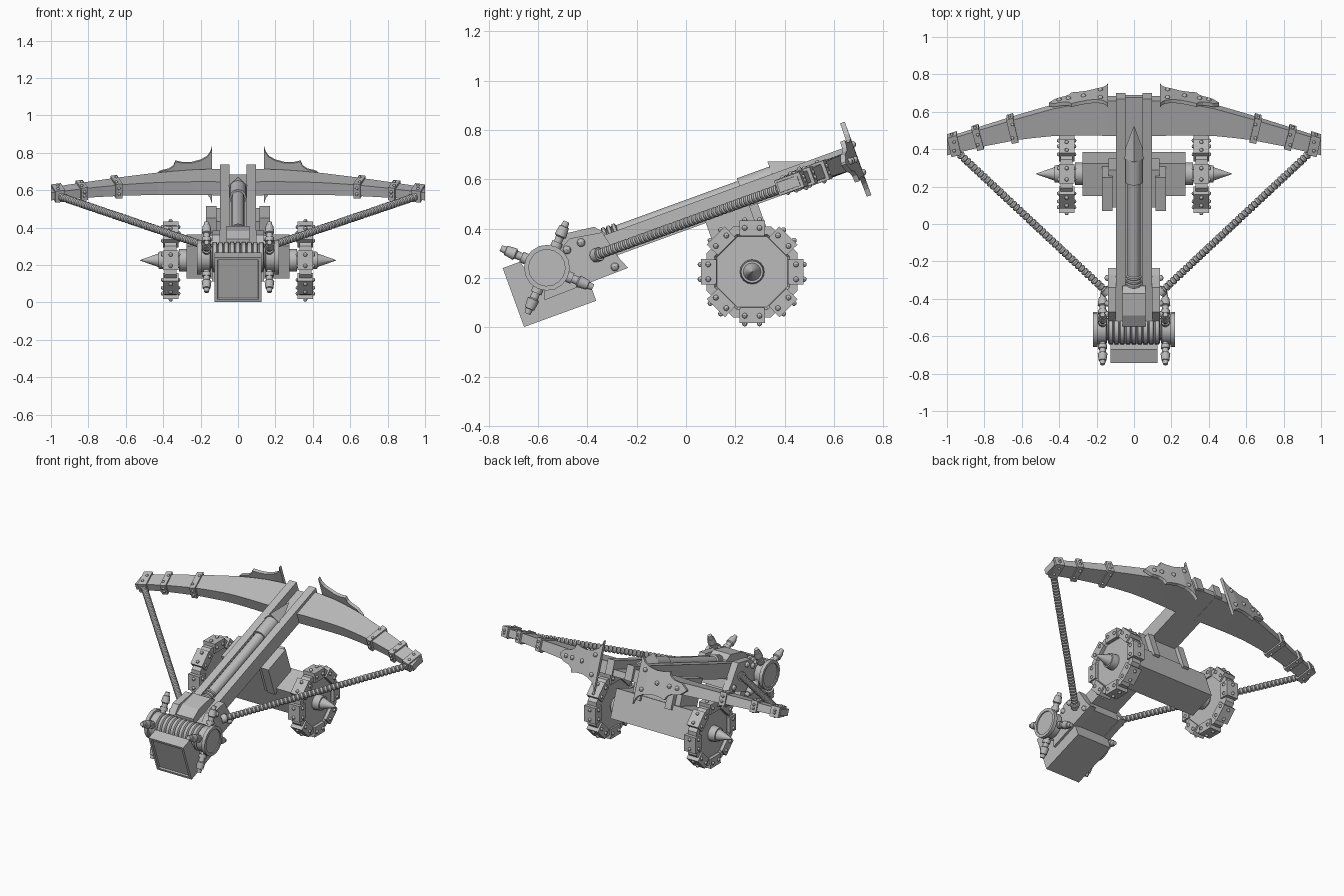
import bpy, bmesh
from math import sin, cos, pi, radians
from mathutils import Matrix, Vector

if "Cube" in bpy.data.objects:
    bpy.data.objects.remove(bpy.data.objects["Cube"])

TILT = Matrix.Rotation(radians(20), 4, 'X')  # frame of the raised stock: x, along, up
FLAT = Matrix.Identity(4)

grey = bpy.data.materials.new("stone_grey")
grey.use_nodes = True
grey.diffuse_color = (0.5, 0.5, 0.5, 1)
grey.node_tree.nodes["Principled BSDF"].inputs["Base Color"].default_value = (0.5, 0.5, 0.5, 1)


def finish(bm, name, frame=TILT, mirror=False, smooth=False):
    bmesh.ops.recalc_face_normals(bm, faces=bm.faces)
    mesh = bpy.data.meshes.new(name)
    bm.to_mesh(mesh)
    bm.free()
    mesh.materials.append(grey)
    obj = bpy.data.objects.new(name, mesh)
    bpy.context.collection.objects.link(obj)
    obj.matrix_world = frame
    if mirror:
        obj.modifiers.new("Mirror", 'MIRROR')
    if smooth:
        bpy.ops.object.select_all(action='DESELECT')
        obj.select_set(True)
        bpy.context.view_layer.objects.active = obj
        bpy.ops.object.shade_smooth_by_angle(angle=radians(40))
    return obj


def add_loft(bm, rings, caps=True):
    loops = [[bm.verts.new(p) for p in ring] for ring in rings]
    n = len(loops[0])
    for a, b in zip(loops, loops[1:]):
        for i in range(n):
            bm.faces.new((a[i], a[(i + 1) % n], b[(i + 1) % n], b[i]))
    if caps:
        bm.faces.new(loops[0])
        bm.faces.new(loops[-1])


def add_lathe(bm, start, direction, profile, sides=16, turn=0.0):
    """Revolve (distance, radius) pairs about a line."""
    d = Vector(direction).normalized()
    q = d.to_track_quat('Z', 'Y')
    rings = []
    for dist, r in profile:
        centre = Vector(start) + d * dist
        rings.append([centre + q @ Vector((r * cos(turn + 2 * pi * i / sides),
                                           r * sin(turn + 2 * pi * i / sides), 0))
                      for i in range(sides)])
    add_loft(bm, rings)


def prism(name, outline, x0, x1, mirror=False, frame=TILT):
    bm = bmesh.new()
    add_loft(bm, [[(x, u, w) for u, w in outline] for x in (x0, x1)])
    return finish(bm, name, frame, mirror)


def box(name, x0, x1, u0, u1, w0, w1, mirror=False):
    return prism(name, [(u0, w0), (u1, w0), (u1, w1), (u0, w1)], x0, x1, mirror)


def lathe(name, start, direction, profile, sides=16, mirror=False, frame=TILT, turn=0.0):
    bm = bmesh.new()
    add_lathe(bm, start, direction, profile, sides, turn)
    return finish(bm, name, frame, mirror, sides > 8)


def bolts(name, points, r=0.012, frame=TILT):
    bm = bmesh.new()
    for p in points:
        bmesh.ops.create_uvsphere(bm, u_segments=8, v_segments=6, radius=r,
                                  matrix=Matrix.Translation(p))
    finish(bm, name, frame, True, True)


# Stock: floor with a rail on each side
box("stock_floor", -0.046, 0.046, -0.4, 0.87, 0.37, 0.41)
box("stock_rail", 0.045, 0.095, -0.4, 0.88, 0.37, 0.465, True)

# Bolt lying in the groove, with socket, head and lashing
lathe("arrow_shaft", (0, -0.3, 0.452), (0, 1, 0), [(0, 0.034), (0.75, 0.034)], 12)
lathe("arrow_socket", (0, 0.40, 0.452), (0, 1, 0), [(0, 0.045), (0.15, 0.045)], 12)
lathe("arrow_head", (0, 0.54, 0.452), (0, 1, 0), [(0, 0.066), (0.18, 0.002)], 4)
for i in range(3):
    lathe("arrow_lashing", (0, -0.19 + 0.022 * i, 0.456), (0, 1, 0),
          [(0, 0.03), (0.005, 0.04), (0.016, 0.04), (0.021, 0.03)], 12)

# Bow: stations of x, back edge, front edge, bottom, top
STATIONS = [(0, .66, .865, .368, .445), (.2, .665, .86, .368, .445), (.4, .665, .825, .37, .442),
            (.6, .642, .765, .374, .438), (.8, .60, .70, .378, .432), (1, .545, .632, .382, .425)]


def station(x):
    for a, b in zip(STATIONS, STATIONS[1:]):
        if x <= b[0]:
            t = (x - a[0]) / (b[0] - a[0])
            return [p + (q - p) * t for p, q in zip(a, b)]
    return list(STATIONS[-1])


def bow_ring(x, grow=0.0, lean=0.0):
    _, u0, u1, w0, w1 = station(x)
    u0, u1, w0, w1 = u0 - grow, u1 + grow, w0 - grow, w1 + grow
    return [(x - lean, u0, w0), (x + lean, u1, w0), (x + lean, u1, w1), (x - lean, u0, w1)]


bm = bmesh.new()
add_loft(bm, [bow_ring(0.05 + 0.095 * i) for i in range(11)])
finish(bm, "bow_arm", mirror=True)

# Bands and end caps clasping the bow, with rivets
rivets = []
for name, x, half, lean in (("inner_band", .65, .018, .015), ("outer_band", .835, .018, .015),
                            ("bow_end_cap", .962, .026, .012)):
    bm = bmesh.new()
    add_loft(bm, [bow_ring(x - half, .01, lean), bow_ring(x + half, .01, lean)])
    finish(bm, name, mirror=True)
    _, u0, u1, w0, w1 = station(x)
    for u in (u0 + .02, u1 - .02):
        rivets += [(x, u, w1 + .01), (x, u, w0 - .01)]
    for w in (w0 + .015, w1 - .015):
        rivets += [(x + lean, u1 + .01, w), (x - lean, u0 - .01, w)]
bolts("bow_rivets", rivets, 0.009)

# Scalloped spiked shields on the front of the bow: x and half height
EDGE = [(.14, .158), (.148, .13), (.165, .105), (.2, .085), (.25, .074), (.3, .078), (.335, .088),
        (.345, .062), (.37, .045), (.4, .04), (.42, .036), (.455, .004)]
bm = bmesh.new()
rings = []
for x, h in EDGE:
    u = station(x)[2] + .008
    rings.append([(x, u, .405 - h), (x, u + .02, .405 - h), (x, u + .02, .405 + h), (x, u, .405 + h)])
add_loft(bm, rings)
finish(bm, "spiked_shield", mirror=True)
bolts("shield_bolts", [(x, station(x)[2] + .028, .405 + dz)
                       for x, dz in ((.18, .06), (.18, -.06), (.27, 0), (.35, 0), (.4, 0))], 0.014)

# Rear foot box with a framed panel, notched for the winch
foot = prism("foot_box", [(-.616, .226), (-.305, .226), (-.305, .39), (-.52, .39), (-.54, .48),
                          (-.616, .48)], -.125, .125)
bm = bmesh.new()
bm.from_mesh(foot.data)
panel = [f for f in bm.faces if f.normal.y < -0.9 and f.calc_center_median().y < -0.6]
bmesh.ops.inset_individual(bm, faces=panel, thickness=.022, depth=0)
bmesh.ops.inset_individual(bm, faces=panel, thickness=.004, depth=-.01)
bm.to_mesh(foot.data)
bm.free()

# Cheek brackets joining foot, winch and stock
prism("rear_bracket", [(-.5, .3), (-.138, .307), (-.16, .36), (-.187, .478), (-.32, .5), (-.46, .42)],
      .095, .14, True)
box("bracket_core", -.1, .1, -.4, -.16, .31, .38)
bolts("bracket_bolts", [(.142, -.346, .46), (.142, -.282, .468), (.142, -.187, .329)], 0.017)

# Trigger block above the drum
prism("trigger_block", [(-.41, .44), (-.18, .42), (-.18, .475), (-.21, .51), (-.33, .525), (-.40, .505)],
      -.062, .062)

# Winch: wound drum, end wheels and handles
WU, WW = -.447, .42
lathe("winch_axle", (-.19, WU, WW), (1, 0, 0), [(0, .06), (.38, .06)], 16)
wound = []
for i in range(9):
    wound += [(.031 * i, .07), (.031 * i + .006, .08), (.031 * i + .025, .08), (.031 * (i + 1), .07)]
lathe("drum_rope", (-.14, WU, WW), (1, 0, 0), wound, 20)
lathe("winch_wheel", (.145, WU, WW), (1, 0, 0),
      [(0, .07), (.005, .08), (.05, .08), (.05, .093), (.073, .093), (.073, .074), (.066, .074)],
      16, True)
bm = bmesh.new()
for k in range(4):
    a = radians(47 + 90 * k)
    add_lathe(bm, (.168, WU, WW), (0, cos(a), sin(a)),
              [(.05, .016), (.09, .016), (.09, .024), (.112, .024), (.112, .017), (.135, .018),
               (.14, .026), (.18, .021), (.182, .016), (.203, .013)], 10)
finish(bm, "winch_handles", mirror=True, smooth=True)

# Twisted bow strings as beaded ropes
start, end = Vector((.15, -.36, .294)), Vector((.95, .39, .565))
length = (end - start).length
beads = 46
step = length / beads
profile = []
for i in range(beads):
    profile += [(step * i, .015), (step * (i + .25), .021), (step * (i + .75), .021)]
profile.append((length, .015))
lathe("bow_string", start, end - start, profile, 10, True, FLAT)
lathe("string_knot", start - Vector((.01, .01, .004)), end - start, [(0, .028), (.03, .028)], 10, True, FLAT)

# Carriage: axle beam and stock supports
box("axle_beam", -.275, .275, .244, .428, .047, .231)
box("support_outer", .115, .17, .22, .41, .2, .40, True)
box("support_inner", .09, .135, .23, .445, .2, .375, True)
box("support_core", -.095, .095, .24, .42, .2, .375)

# Wheels with rim plates, studs and spiked hubs
CY, CZ = .268, .225
lathe("wheel_disc", (.33, CY, CZ), (1, 0, 0),
      [(0, .13), (0, .2), (.062, .2), (.062, .165), (.05, .155), (.05, .05)], 8, True, FLAT, pi / 8)
bm = bmesh.new()
studs = []
for k in range(8):
    a = k * pi / 4

    def rim(x, t, r, a=a):
        return (x, CY + r * cos(a) - t * sin(a), CZ + r * sin(a) + t * cos(a))
    add_loft(bm, [[rim(x, -.05, .145), rim(x, -.052, .208), rim(x, .052, .208), rim(x, .05, .145)]
                  for x in (.319, .402)])
    for t in (-.03, .03):
        studs += [rim(.36, t, .21), rim(.402, t, .178), rim(.319, t, .178)]
finish(bm, "rim_plates", FLAT, True)
bolts("wheel_studs", studs, 0.011, FLAT)
lathe("hub_spike", (.2, CY, CZ), (1, 0, 0),
      [(0, .06), (.115, .06), (.115, .04), (.18, .05), (.225, .045), (.225, .036), (.325, .001)],
      16, True, FLAT)
